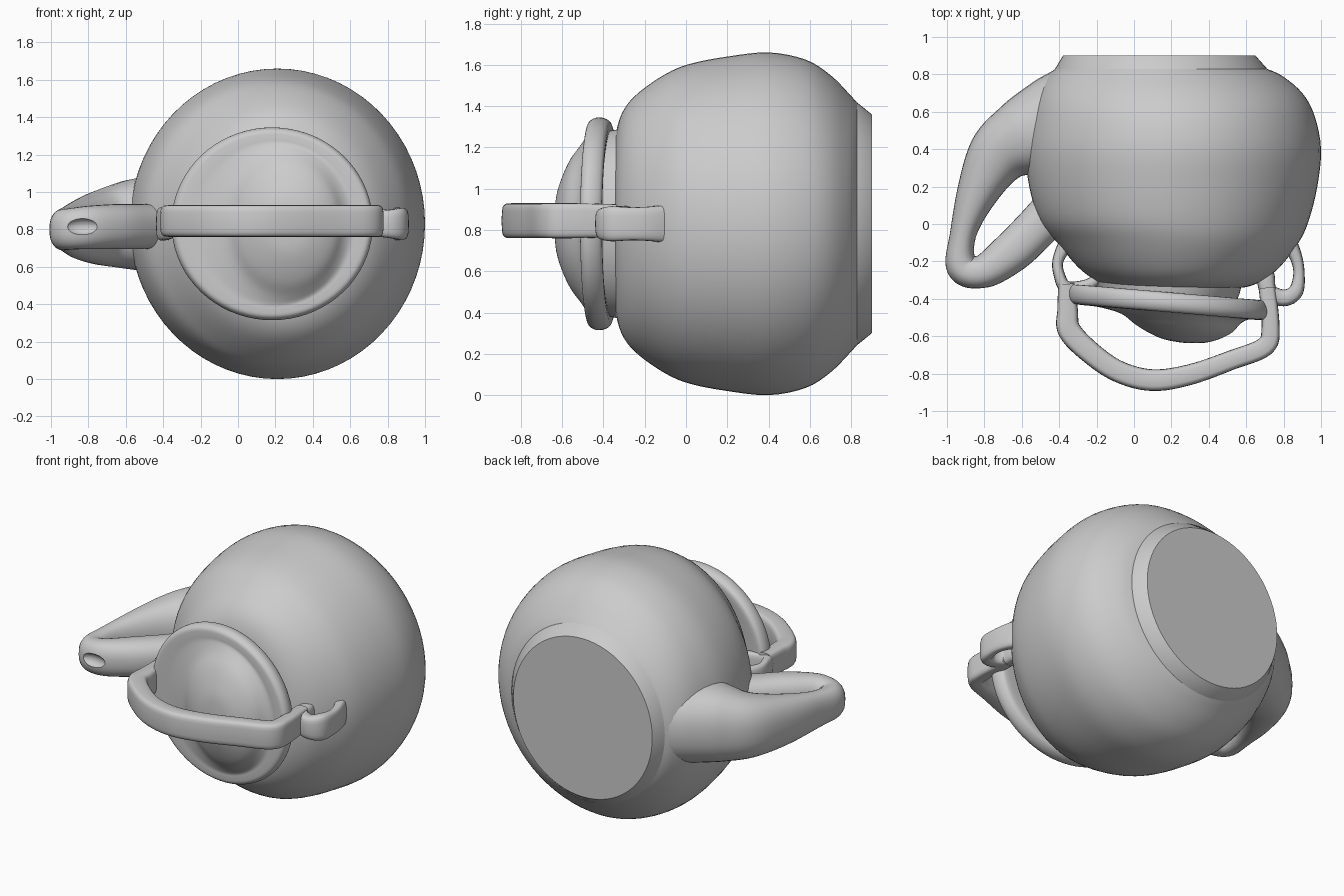
import bpy, bmesh, math
from mathutils import Vector


def smooth_rows(rows, steps):
    """Catmull-Rom interpolation of every column in a list of rows."""
    out = []
    n = len(rows)
    for i in range(n - 1):
        p0, p1, p2, p3 = (rows[max(0, min(n - 1, i + k))] for k in (-1, 0, 1, 2))
        for s in range(steps):
            t = s / steps
            out.append([0.5 * (2 * b + (c - a) * t + (2 * a - 5 * b + 4 * c - d) * t * t
                               + (3 * b - a - 3 * c + d) * t ** 3)
                        for a, b, c, d in zip(p0, p1, p2, p3)])
    out.append(list(rows[-1]))
    return out


def loft(name, rings, sides, power=1.0, angle=35):
    """Skin rings given as (centre, u, v); power < 1 squares the section."""
    bm = bmesh.new()
    loops = []
    for c, u, v in rings:
        loop = []
        for k in range(sides):
            a = 2 * math.pi * k / sides
            ca, sa = math.cos(a), math.sin(a)
            ca = math.copysign(abs(ca) ** power, ca)
            sa = math.copysign(abs(sa) ** power, sa)
            loop.append(bm.verts.new(c + u * ca + v * sa))
        loops.append(loop)
    for a, b in zip(loops, loops[1:]):
        for k in range(sides):
            j = (k + 1) % sides
            bm.faces.new((a[k], a[j], b[j], b[k]))
    bm.faces.new(loops[0][::-1])
    bm.faces.new(loops[-1])
    bmesh.ops.recalc_face_normals(bm, faces=bm.faces)
    mesh = bpy.data.meshes.new(name)
    bm.to_mesh(mesh)
    bm.free()
    ob = bpy.data.objects.new(name, mesh)
    bpy.context.collection.objects.link(ob)
    bpy.ops.object.select_all(action='DESELECT')
    ob.select_set(True)
    bpy.context.view_layer.objects.active = ob
    bpy.ops.object.shade_smooth_by_angle(angle=math.radians(angle))
    return ob


def turned(name, rows, steps=4, slope=0.0, sides=72):
    """Rounded form along y from rows (y, centre x, radius x, radius z)."""
    rings = [(Vector((cx, y + slope * (cx - 0.18), 0.83)),
              Vector((rx, slope * rx, 0)), Vector((0, 0, rz)))
             for y, cx, rx, rz in smooth_rows(rows, steps)]
    return loft(name, rings, sides)


def swept(name, rows, steps=6, sides=24, power=1.0):
    """Tube in plan from rows (x, y, z, half width, half height)."""
    pts = smooth_rows(rows, steps)
    rings = []
    for i, (x, y, z, w, h) in enumerate(pts):
        a, b = pts[max(i - 1, 0)], pts[min(i + 1, len(pts) - 1)]
        d = Vector((b[0] - a[0], b[1] - a[1], 0)).normalized()
        rings.append((Vector((x, y, z)), Vector((-d.y, d.x, 0)) * w, Vector((0, 0, h))))
    return loft(name, rings, sides, power, 50)


# Round pot lying on its side, flat base at the back
turned("pot_body", [
    (-0.345, 0.22, 0.30, 0.36), (-0.335, 0.23, 0.38, 0.46), (-0.30, 0.24, 0.45, 0.555),
    (-0.23, 0.24, 0.54, 0.635), (-0.10, 0.235, 0.645, 0.725), (0.02, 0.215, 0.72, 0.775),
    (0.20, 0.21, 0.77, 0.81), (0.40, 0.21, 0.79, 0.83), (0.58, 0.205, 0.76, 0.795),
    (0.70, 0.19, 0.71, 0.72), (0.79, 0.165, 0.63, 0.63), (0.83, 0.145, 0.565, 0.585)])
turned("pot_base", [(0.78, 0.145, 0.58, 0.60), (0.83, 0.145, 0.567, 0.587),
                    (0.90, 0.135, 0.515, 0.53)], steps=1)

# Neck between pot and lid
turned("neck", [(-0.31, 0.19, 0.39, 0.46), (-0.37, 0.19, 0.375, 0.45),
                (-0.43, 0.19, 0.35, 0.43)], steps=2)

# Slightly tilted lid with rounded rim and a low off-centre dome
turned("lid", [
    (-0.375, 0.18, 0.40, 0.38), (-0.365, 0.18, 0.50, 0.475), (-0.385, 0.18, 0.53, 0.507),
    (-0.43, 0.183, 0.538, 0.515), (-0.465, 0.183, 0.52, 0.497), (-0.472, 0.185, 0.47, 0.46),
    (-0.475, 0.21, 0.40, 0.43), (-0.50, 0.25, 0.32, 0.385), (-0.55, 0.265, 0.26, 0.315),
    (-0.59, 0.27, 0.19, 0.23), (-0.618, 0.27, 0.11, 0.14), (-0.628, 0.27, 0.02, 0.03)],
    slope=-0.085)

# Side grip: wide root, tapering out and looping back to the pot
grip = swept("side_grip", [
    (-0.30, 0.52, 0.83, 0.36, 0.30), (-0.46, 0.50, 0.83, 0.28, 0.26),
    (-0.60, 0.455, 0.825, 0.21, 0.235), (-0.73, 0.36, 0.81, 0.165, 0.20),
    (-0.84, 0.16, 0.80, 0.11, 0.16), (-0.915, -0.06, 0.80, 0.07, 0.12),
    (-0.92, -0.225, 0.80, 0.085, 0.11), (-0.81, -0.255, 0.81, 0.09, 0.115),
    (-0.66, -0.155, 0.815, 0.11, 0.12), (-0.52, -0.02, 0.815, 0.115, 0.12),
    (-0.38, 0.13, 0.82, 0.12, 0.12)], steps=8, sides=32, power=0.85)

# Shallow dimple in the grip's front
bpy.ops.mesh.primitive_uv_sphere_add(segments=32, ring_count=16, radius=1,
                                     location=(-0.83, -0.355, 0.815))
cutter = bpy.context.object
cutter.name = "dimple_cutter"
cutter.scale = (0.09, 0.045, 0.045)
cutter.hide_render = True
cutter.hide_set(True)
cut = grip.modifiers.new("dimple", 'BOOLEAN')
cut.operation = 'DIFFERENCE'
cut.object = cutter

# Flat carrying strap arching in front of the lid
swept("carrying_strap", [
    (-0.36, -0.32, 0.845, 0.045, 0.085), (-0.355, -0.46, 0.845, 0.055, 0.085),
    (-0.345, -0.57, 0.845, 0.062, 0.085), (-0.23, -0.69, 0.845, 0.06, 0.085),
    (-0.08, -0.79, 0.845, 0.058, 0.085), (0.10, -0.835, 0.845, 0.058, 0.085),
    (0.30, -0.805, 0.845, 0.055, 0.085), (0.52, -0.728, 0.845, 0.052, 0.085),
    (0.70, -0.655, 0.845, 0.052, 0.085), (0.73, -0.55, 0.845, 0.048, 0.085),
    (0.712, -0.34, 0.845, 0.045, 0.08)], power=0.45)

# Small ears joining the strap to the pot
swept("left_ear", [
    (-0.35, -0.08, 0.83, 0.045, 0.09), (-0.405, -0.19, 0.83, 0.03, 0.085),
    (-0.40, -0.27, 0.83, 0.03, 0.09), (-0.36, -0.34, 0.835, 0.035, 0.085),
    (-0.25, -0.325, 0.84, 0.03, 0.07), (-0.18, -0.28, 0.84, 0.03, 0.07)], power=0.6)
swept("right_ear", [
    (0.80, -0.05, 0.83, 0.05, 0.10), (0.86, -0.16, 0.83, 0.035, 0.085),
    (0.882, -0.26, 0.83, 0.03, 0.08), (0.865, -0.36, 0.83, 0.04, 0.085),
    (0.80, -0.395, 0.83, 0.045, 0.075), (0.72, -0.36, 0.84, 0.045, 0.075),
    (0.70, -0.27, 0.84, 0.05, 0.075), (0.66, -0.20, 0.84, 0.05, 0.075)], power=0.6)
